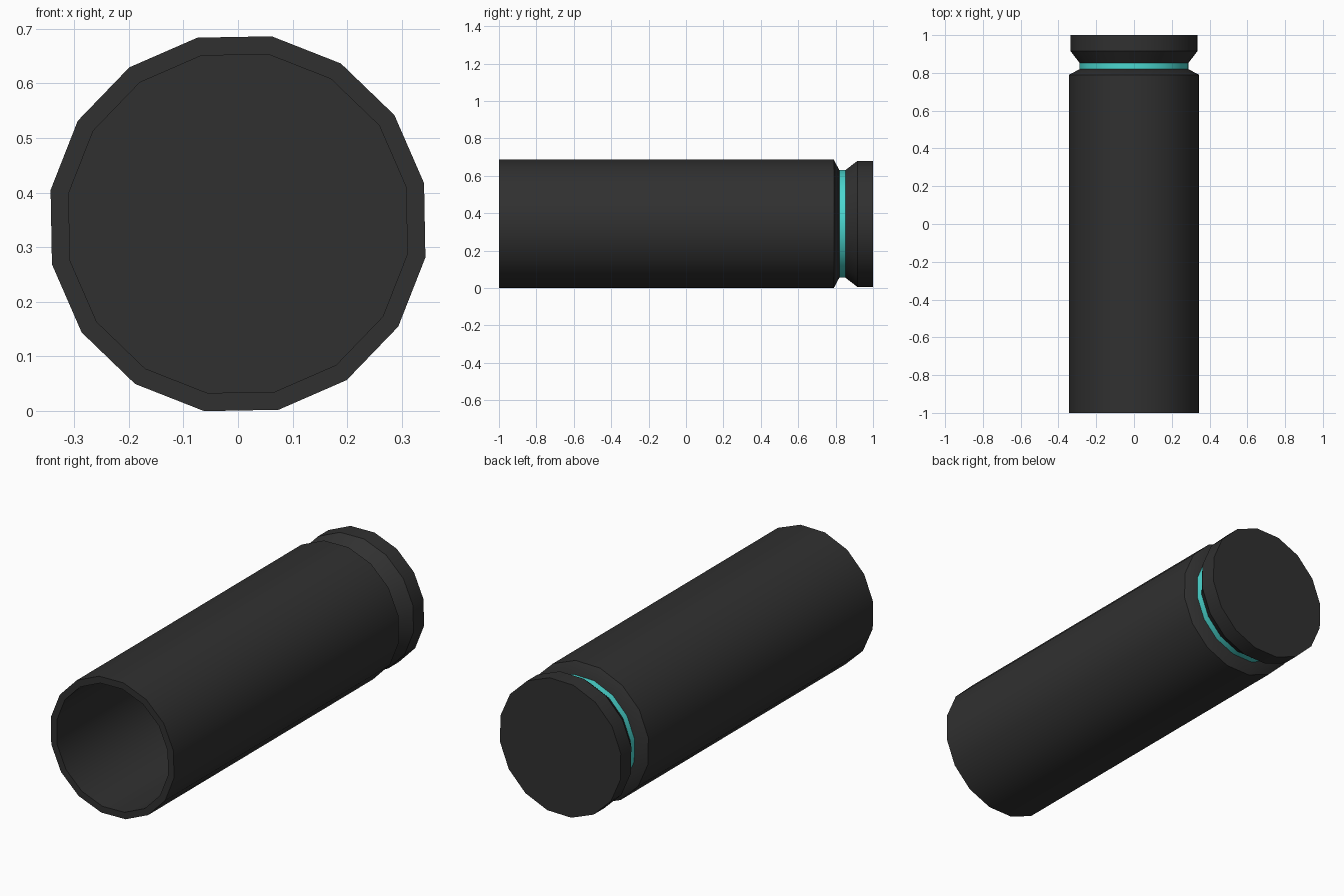
import bpy, bmesh, math

if "Cube" in bpy.data.objects:
    bpy.data.objects.remove(bpy.data.objects["Cube"])

SIDES = 16
PHASE = math.radians(12.3)
ZC = 0.343


def material(name, rgb):
    m = bpy.data.materials.new(name)
    m.diffuse_color = (*rgb, 1)
    m.use_nodes = True
    m.node_tree.nodes["Principled BSDF"].inputs["Base Color"].default_value = m.diffuse_color
    return m


charcoal = material("charcoal", (0.03, 0.03, 0.03))
teal = material("teal", (0.07, 0.68, 0.63))


def lathe(name, profile, mat):
    """Spin (radius, y) points about the y axis; cap either end with one face."""
    bm = bmesh.new()
    rings = []
    for r, y in profile:
        rings.append([bm.verts.new((r * math.cos(PHASE + i * math.tau / SIDES), y,
                                    ZC + r * math.sin(PHASE + i * math.tau / SIDES)))
                      for i in range(SIDES)])
    for a, b in zip(rings, rings[1:]):
        for i in range(SIDES):
            j = (i + 1) % SIDES
            bm.faces.new((a[i], a[j], b[j], b[i]))
    bm.faces.new(rings[0])
    bm.faces.new(rings[-1])
    bmesh.ops.recalc_face_normals(bm, faces=bm.faces[:])
    me = bpy.data.meshes.new(name)
    bm.to_mesh(me)
    bm.free()
    me.materials.append(mat)
    ob = bpy.data.objects.new(name, me)
    bpy.context.collection.objects.link(ob)
    bpy.ops.object.select_all(action='DESELECT')
    ob.select_set(True)
    bpy.context.view_layer.objects.active = ob
    bpy.ops.object.shade_smooth_by_angle(angle=math.radians(30))
    return ob


# Hollow tube: floor, bore, open rim, outer wall, tapered rear
lathe("tube_body", [(0.315, 0.78), (0.315, -1.0), (0.3487, -1.0),
                    (0.3487, 0.79), (0.292, 0.82)], charcoal)
# Coloured band in the groove
lathe("glow_band", [(0.292, 0.82), (0.292, 0.852)], teal)
# Flared end cap
lathe("end_cap", [(0.292, 0.852), (0.342, 0.916), (0.342, 1.0)], charcoal)
